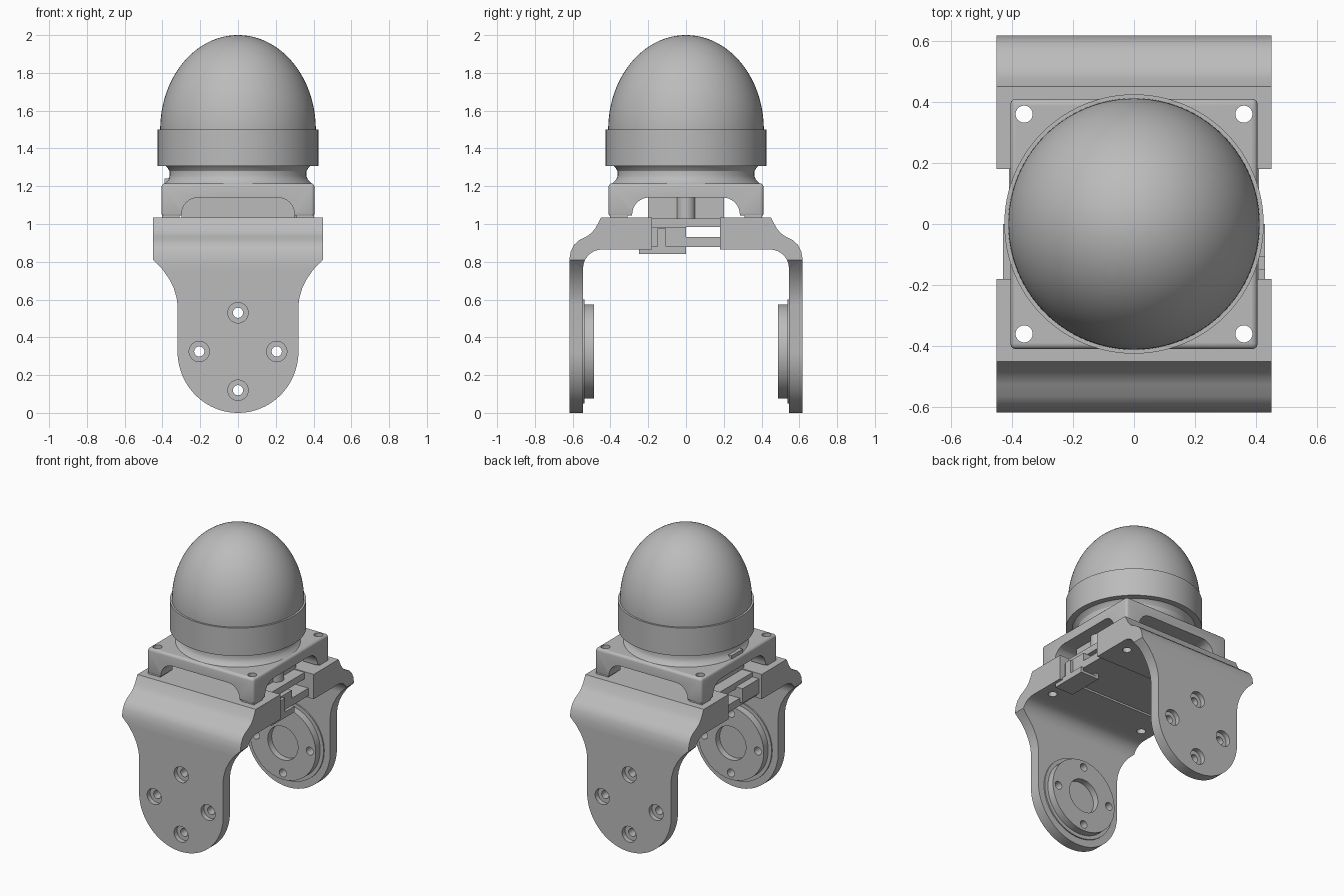
import bpy, bmesh, math
from mathutils import Matrix

if "Cube" in bpy.data.objects:
    bpy.data.objects.remove(bpy.data.objects["Cube"], do_unlink=True)

grey = bpy.data.materials.new("plain grey")
grey.use_nodes = True
grey.diffuse_color = (0.5, 0.5, 0.5, 1)
grey.node_tree.nodes["Principled BSDF"].inputs["Base Color"].default_value = (0.5, 0.5, 0.5, 1)


def finish(name, bm):
    bmesh.ops.recalc_face_normals(bm, faces=bm.faces)
    mesh = bpy.data.meshes.new(name)
    bm.to_mesh(mesh)
    bm.free()
    mesh.materials.append(grey)
    ob = bpy.data.objects.new(name, mesh)
    bpy.context.collection.objects.link(ob)
    return ob


def prism(name, pts, axis, lo, hi):
    """Extrude a 2D outline along x (points are y,z) or y (points are x,z)."""
    bm = bmesh.new()
    place = (lambda p: (lo, *p)) if axis == "x" else (lambda p: (p[0], lo, p[1]))
    face = bm.faces.new([bm.verts.new(place(p)) for p in pts])
    ext = bmesh.ops.extrude_face_region(bm, geom=[face])
    shift = (hi - lo, 0, 0) if axis == "x" else (0, hi - lo, 0)
    bmesh.ops.translate(bm, vec=shift, verts=[v for v in ext["geom"] if isinstance(v, bmesh.types.BMVert)])
    return finish(name, bm)


def box(name, x0, x1, y0, y1, z0, z1):
    return prism(name, [(x0, z0), (x1, z0), (x1, z1), (x0, z1)], "y", y0, y1)


def cylinder(name, r, centre, length, axis="z", segs=32):
    bm = bmesh.new()
    rot = Matrix.Rotation(math.pi / 2, 4, "X") if axis == "y" else Matrix()
    bmesh.ops.create_cone(bm, cap_ends=True, segments=segs, radius1=r, radius2=r, depth=length,
                          matrix=Matrix.Translation(centre) @ rot)
    return finish(name, bm)


def apply_mods(ob):
    dg = bpy.context.evaluated_depsgraph_get()
    mesh = bpy.data.meshes.new_from_object(ob.evaluated_get(dg))
    ob.modifiers.clear()
    ob.data = mesh


def boolean(ob, tool, op="DIFFERENCE"):
    mod = ob.modifiers.new("cut", "BOOLEAN")
    mod.operation, mod.object, mod.solver = op, tool, "EXACT"
    apply_mods(ob)
    bpy.data.objects.remove(tool, do_unlink=True)


def bevel(ob, width, segs=3):
    mod = ob.modifiers.new("bevel", "BEVEL")
    mod.width, mod.segments = width, segs
    mod.limit_method = "ANGLE"
    apply_mods(ob)


def revolve(name, profile, segs=96):
    bm = bmesh.new()
    vs = [bm.verts.new((r, 0, z)) for r, z in profile]
    es = [bm.edges.new(e) for e in zip(vs, vs[1:])]
    bmesh.ops.spin(bm, geom=vs + es, axis=(0, 0, 1), cent=(0, 0, 0), angle=2 * math.pi, steps=segs)
    bmesh.ops.remove_doubles(bm, verts=bm.verts, dist=1e-4)
    return finish(name, bm)


def arc(cx, cz, rx, rz, a0, a1, n):
    return [(cx + rx * math.cos(math.radians(a0 + (a1 - a0) * i / n)),
             cz + rz * math.sin(math.radians(a0 + (a1 - a0) * i / n))) for i in range(n + 1)]


HUB_Z = 0.325
BOLTS = [(0, HUB_Z + 0.205), (0, HUB_Z - 0.205), (0.205, HUB_Z), (-0.205, HUB_Z)]
CORNERS = [(sx * 0.36, sy * 0.36) for sx in (-1, 1) for sy in (-1, 1)]

# Side outline of one bracket half, and the front outline that trims it
side = ([(0.618, 0), (0.618, 0.81), (0.61, 0.855), (0.592, 0.89), (0.565, 0.915), (0.525, 0.935),
         (0.5, 0.953), (0.478, 0.98), (0.45, 1.035), (0.18, 1.035), (0.18, 0.865)]
        + arc(0.445, 0.765, 0.1, 0.1, 90, 0, 8) + [(0.545, 0)])
flank = [(0.32, HUB_Z), (0.32, 0.57), (0.325, 0.61), (0.34, 0.66), (0.365, 0.71),
         (0.4, 0.76), (0.45, 0.81), (0.45, 1.1)]
outline = flank + [(-x, z) for x, z in reversed(flank)] + arc(0, HUB_Z, 0.32, HUB_Z, 180, 360, 40)[1:-1]

# Bracket halves with bolt holes, and the round hub pads inside the arms
for s, label in ((-1, "front"), (1, "rear")):
    half = prism(label + "_bracket", [(s * y, z) for y, z in side], "x", -0.45, 0.45)
    boolean(half, prism("trim", outline, "y", -1, 1), "INTERSECT")
    for x, y in CORNERS:
        if y * s > 0:
            boolean(half, cylinder("drill", 0.028, (x, y, 1), 1))
    pad = cylinder(label + "_hub_pad", 0.25, (0, s * 0.517, HUB_Z), 0.06, "y", 64)
    flange = cylinder(label + "_hub_flange", 0.275, (0, s * 0.5425, HUB_Z), 0.012, "y", 64)
    boolean(pad, cylinder("recess", 0.115, (0, s * 0.48, HUB_Z), 0.1, "y", 48))
    boolean(flange, cylinder("recess", 0.115, (0, s * 0.48, HUB_Z), 0.2, "y", 48))
    for x, z in BOLTS:
        for part in (half, pad, flange):
            boolean(part, cylinder("drill", 0.027, (x, s * 0.55, z), 0.4, "y", 24))
        boolean(half, cylinder("counterbore", 0.054, (x, s * 0.635, z), 0.1, "y", 32))

# Web joining the two halves, and the board above it
box("bracket_web", -0.41, 0.41, -0.2, 0.2, 0.878, 0.93)
box("circuit_board", -0.38, 0.38, -0.19, 0.19, 0.985, 1.03)

# Connector: a small channel hung on one side
box("connector_body", 0.3, 0.41, -0.18, 0, 0.9, 0.985)
box("connector_floor", 0.29, 0.43, -0.25, 0, 0.84, 0.858)
box("connector_wall", 0.29, 0.31, -0.25, 0, 0.85, 0.88)
box("connector_lip", 0.41, 0.43, -0.25, 0, 0.85, 0.88)
box("connector_latch", 0.4, 0.43, -0.15, -0.105, 0.85, 0.975)
box("side_filler", -0.43, -0.3, -0.18, 0, 0.9, 1.0)

# Square housing with arched windows on all four sides
housing = box("housing", -0.405, 0.405, -0.41, 0.41, 1.036, 1.215)
bevel(housing, 0.018)
boolean(housing, box("flat_base", -1, 1, -1, 1, 0.9, 1.045))
for axis, reach in (("x", 0.285), ("y", 0.3)):
    arch = ([(-reach, 0.9), (reach, 0.9)] + arc(reach - 0.09, 1.05, 0.09, 0.09, 0, 90, 8)
            + arc(0.09 - reach, 1.05, 0.09, 0.09, 90, 180, 8))
    boolean(housing, prism("window", arch, axis, -1, 1))
for x, y in CORNERS:
    boolean(housing, cylinder("drill", 0.028, (x, y, 1.1), 1))
for i, (x, y) in enumerate(CORNERS):
    foot = box("housing_foot_%d" % (i + 1), *sorted((x * 0.86, x * 1.12)), *sorted((y * 0.86, y * 1.12)), 1.03, 1.05)
    boolean(foot, cylinder("drill", 0.028, (x, y, 1.1), 1))
box("housing_core", -0.3, 0.3, -0.2, 0.2, 1.02, 1.15)
cylinder("core_post", 0.05, (0.29, 0, 1.085), 0.12)

# Lens body, ring and dome as turned shapes
revolve("lens_ring", [(0, 1.205), (0.4, 1.205), (0.385, 1.22), (0.37, 1.235), (0.362, 1.255), (0.362, 1.28),
                      (0.375, 1.3), (0.385, 1.308), (0.425, 1.308), (0.425, 1.5), (0.4, 1.5), (0, 1.5)])
revolve("dome", [(0, 1.49), (0.412, 1.49)] + arc(0, 1.5, 0.412, 0.5, 0, 89.99, 32)[:-1] + [(0, 2)])
box("lens_tab", -0.39, -0.35, -0.06, 0.06, 1.215, 1.24)

# Smooth the curves, keep the edges
for ob in bpy.context.scene.objects:
    ob.select_set(ob.type == "MESH")
    if ob.type == "MESH":
        bpy.context.view_layer.objects.active = ob
bpy.ops.object.shade_smooth_by_angle(angle=math.radians(30))
